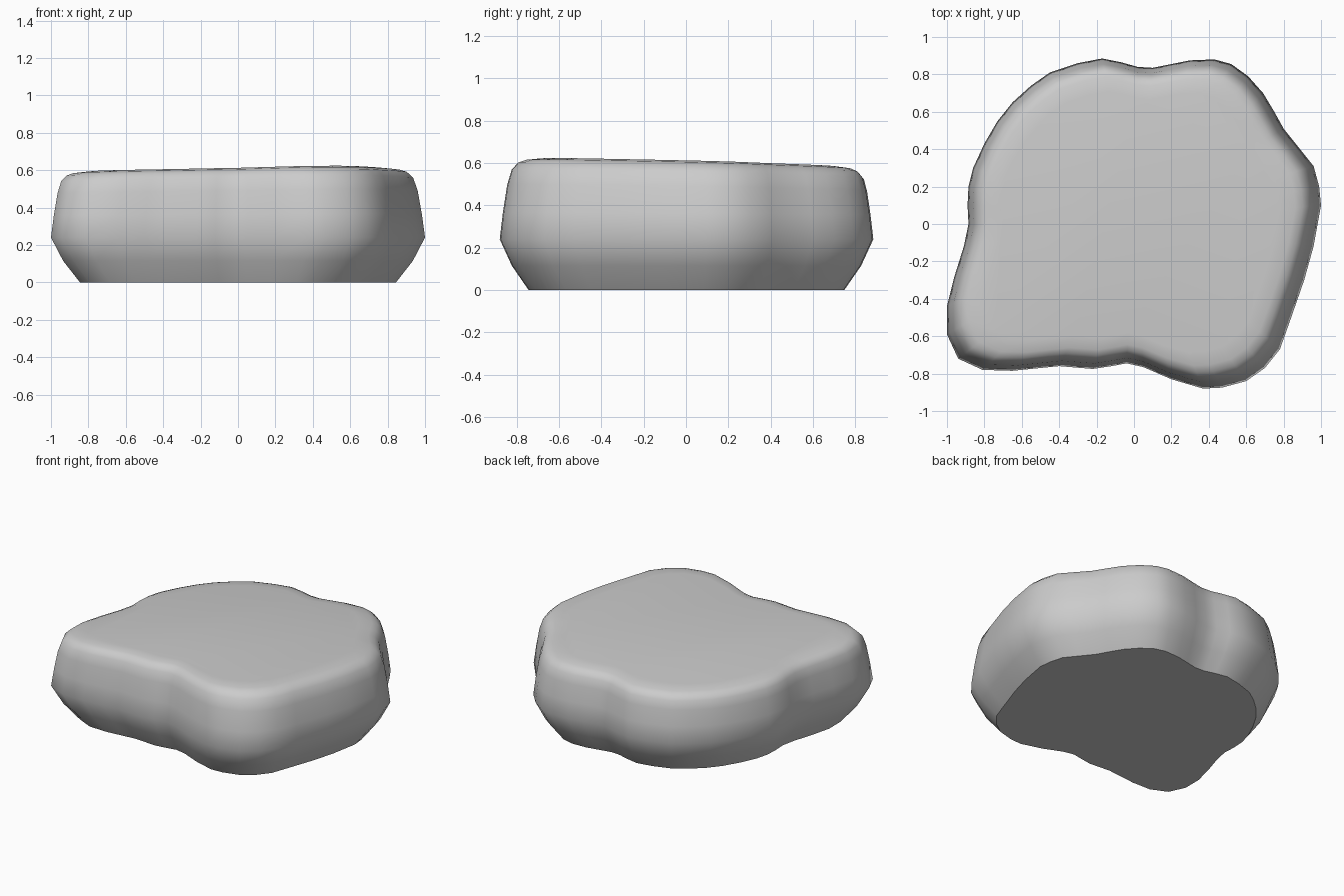
import bpy, bmesh, math

if "Cube" in bpy.data.objects:
    bpy.data.objects.remove(bpy.data.objects["Cube"])

# Widest outline of the stone, seen from above, counterclockwise
outline = [
    (1.0, .1), (.99, .2), (.96, .31), (.88, .41), (.80, .51), (.75, .6), (.69, .7), (.61, .79),
    (.52, .855), (.43, .88), (.3, .875), (.2, .855), (.1, .835), (.02, .84), (-.07, .865),
    (-.17, .885), (-.3, .86), (-.45, .81), (-.55, .74), (-.65, .65), (-.73, .55), (-.80, .43),
    (-.86, .30), (-.885, .2), (-.89, .1), (-.885, 0), (-.91, -.12), (-.96, -.28), (-1.0, -.44),
    (-1.0, -.59), (-.94, -.72), (-.81, -.78), (-.65, -.785), (-.5, -.77), (-.4, -.76),
    (-.22, -.775), (-.12, -.76), (-.04, -.745), (.05, -.765), (.2, -.83), (.37, -.88),
    (.47, -.875), (.6, -.84), (.7, -.77), (.78, -.67), (.83, -.53), (.91, -.3), (.96, -.12)]

# Side profile: height, scale at back left, scale at front right, amount of top tilt
profile = [(0, .845, .845, 0), (.115, .935, .935, 0), (.24, 1, 1, 0), (.36, .985, .983, .2),
           (.48, .967, .96, .6), (.545, .95, .935, .9), (.575, .925, .90, 1),
           (.588, .89, .86, 1), (.597, .80, .78, 1)]


def ring_point(x, y, level):
    z, s_back, s_front, tilt = level
    w = min(1, max(0, .5 + .45 * (x - y)))      # 0 at back left, 1 at front right
    s = s_back + (s_front - s_back) * w
    px, py = x * s, y * s
    return px, py, z + tilt * (.020 * px - .026 * py)


# Stone body
bm = bmesh.new()
rings = [[bm.verts.new(ring_point(x, y, lv)) for x, y in outline] for lv in profile]
n = len(outline)
for low, high in zip(rings, rings[1:]):
    for i in range(n):
        j = (i + 1) % n
        bm.faces.new((low[i], low[j], high[j], high[i]))
bm.faces.new(rings[0][::-1])
bm.faces.new(rings[-1])
bmesh.ops.recalc_face_normals(bm, faces=bm.faces)
mesh = bpy.data.meshes.new("flat_stone")
bm.to_mesh(mesh)
bm.free()
stone = bpy.data.objects.new("flat_stone", mesh)
bpy.context.collection.objects.link(stone)
bpy.context.view_layer.objects.active = stone
stone.select_set(True)
bpy.ops.object.shade_smooth_by_angle(angle=math.radians(45))
